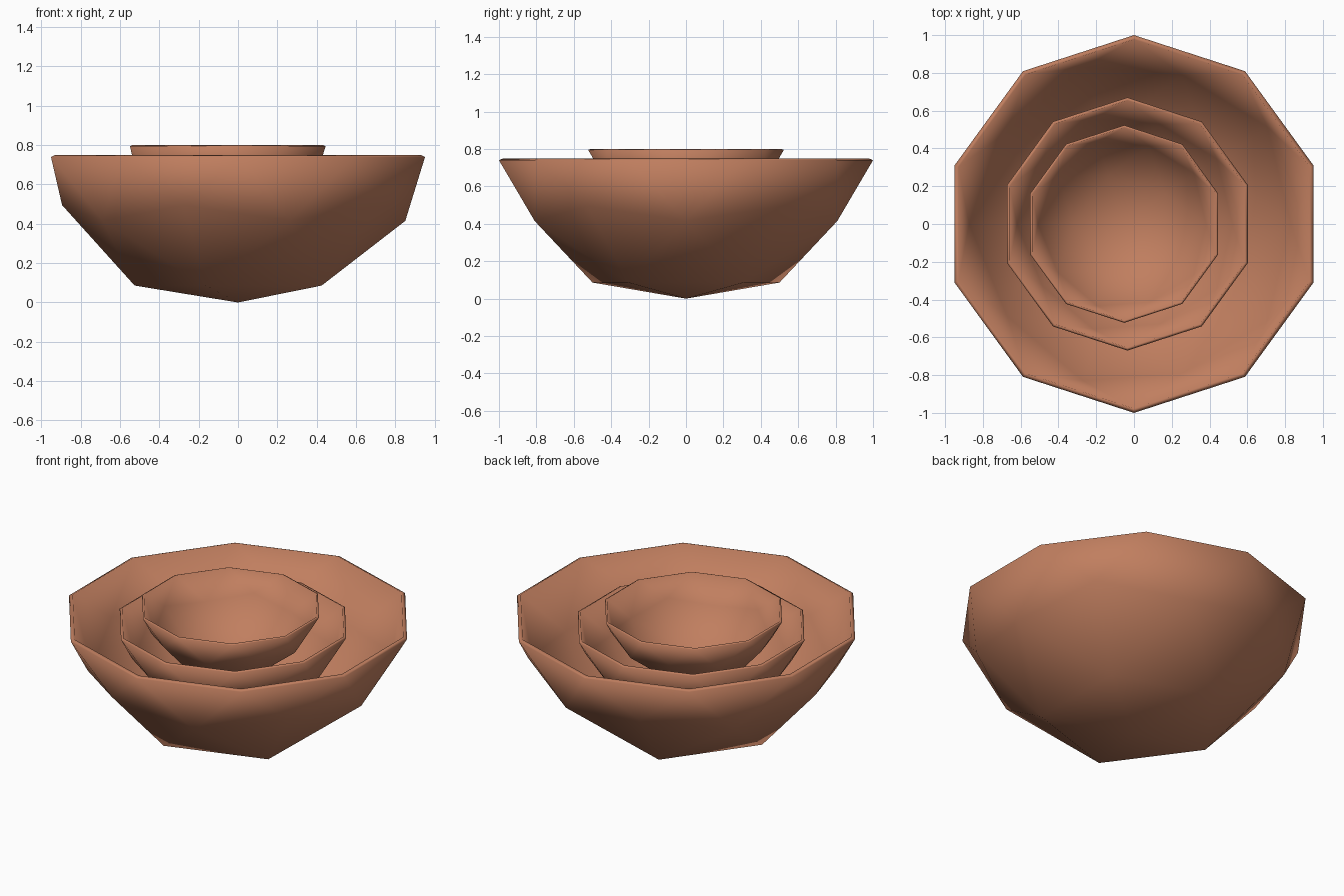
import bpy
import bmesh

if "Cube" in bpy.data.objects:
    bpy.data.objects.remove(bpy.data.objects["Cube"])

clay = bpy.data.materials.new("terracotta")
clay.diffuse_color = (0.53, 0.21, 0.115, 1)
clay.use_nodes = True
clay.node_tree.nodes["Principled BSDF"].inputs["Base Color"].default_value = clay.diffuse_color

# icosphere ring height -> bowl height (tip, foot ring, belly rings, rim)
LEVELS = [(-1.0, 0.0), (-0.851, 0.086), (-0.526, 0.415), (-0.447, 0.495), (0.0, 0.74)]
WALL = 0.025
RIM = 0.75


def bowl_height(z):
    return min(LEVELS, key=lambda p: abs(p[0] - z))[1]


def make_bowl(name, size, x, rim_z):
    """Half icosphere with reshaped levels, thickened inward."""
    bm = bmesh.new()
    bmesh.ops.create_icosphere(bm, subdivisions=2, radius=1)
    upper = [v for v in bm.verts if v.co.z > 0.01]
    bmesh.ops.delete(bm, geom=upper, context='VERTS')
    for v in bm.verts:
        v.co.z = bowl_height(v.co.z)
        v.co *= size
    bmesh.ops.recalc_face_normals(bm, faces=bm.faces)
    # make the shell point outward
    lowest = min(bm.faces, key=lambda f: f.calc_center_median().z)
    if lowest.normal.z > 0:
        bmesh.ops.reverse_faces(bm, faces=bm.faces)
    for f in bm.faces:
        f.smooth = True
    mesh = bpy.data.meshes.new(name)
    bm.to_mesh(mesh)
    bm.free()
    mesh.materials.append(clay)
    obj = bpy.data.objects.new(name, mesh)
    bpy.context.collection.objects.link(obj)
    obj.location = (x, 0, rim_z - RIM * size)
    wall = obj.modifiers.new("wall", 'SOLIDIFY')
    wall.thickness = WALL * size
    wall.offset = -1
    return obj


# three nested bowls
make_bowl("large_bowl", 1.0, 0.0, 0.75)
make_bowl("medium_bowl", 0.67, -0.035, 0.70)
make_bowl("small_bowl", 0.523, -0.052, 0.80)
